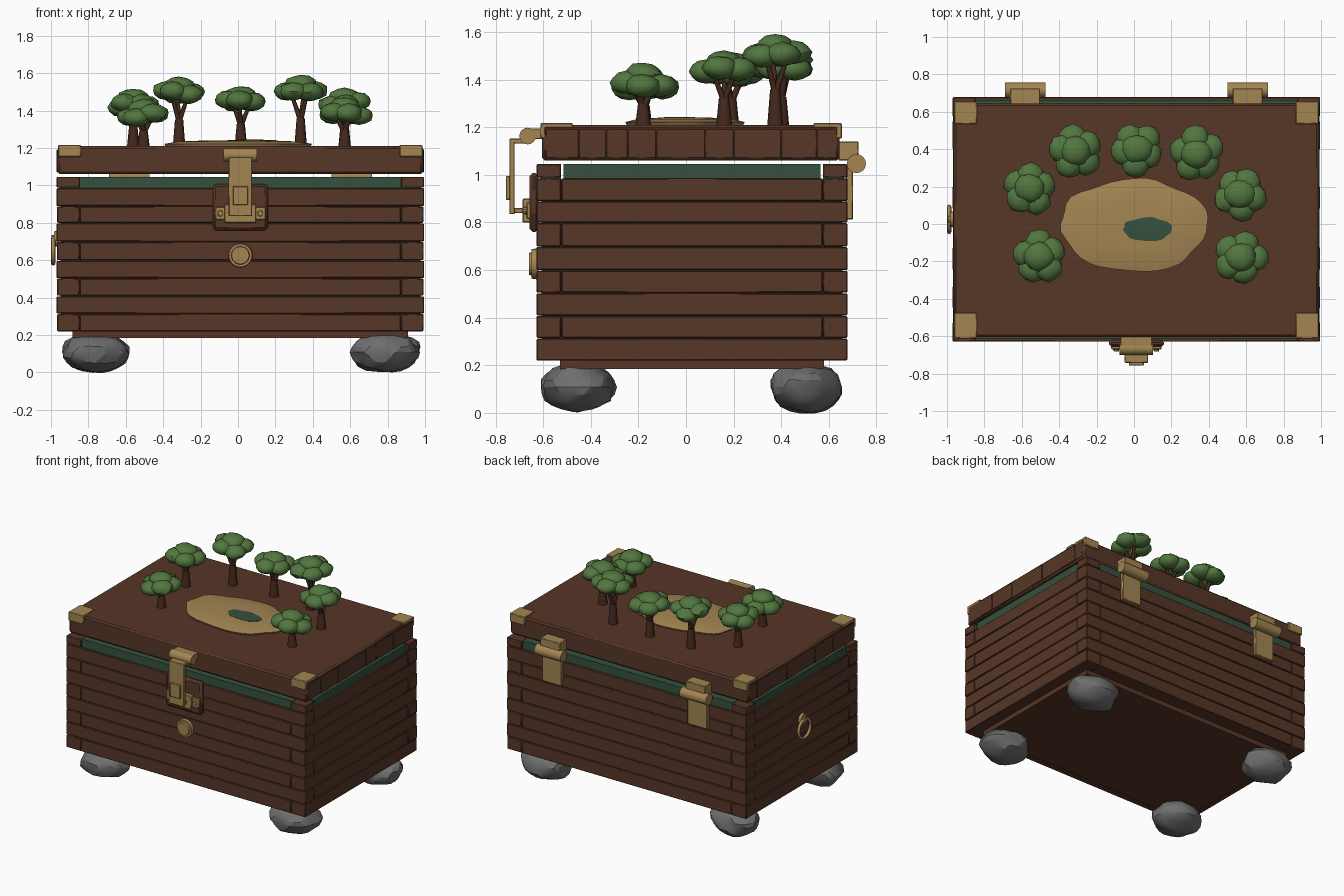
import bpy, bmesh, math, random
from mathutils import Matrix, Vector, noise

random.seed(4)
cube = bpy.data.objects.get("Cube")
if cube:
    bpy.data.objects.remove(cube)

CX, CY = 0.0125, 0.025          # centre of the chest body


def material(name, *rgb):
    m = bpy.data.materials.new(name)
    m.use_nodes = True
    m.diffuse_color = (*rgb, 1)
    m.node_tree.nodes["Principled BSDF"].inputs["Base Color"].default_value = (*rgb, 1)
    return m


WOOD = material("chest wood", 0.095, 0.037, 0.020)
BARK = material("tree bark", 0.060, 0.022, 0.012)
BRASS = material("brass and sand", 0.37, 0.235, 0.085)
LINING = material("dark green", 0.035, 0.082, 0.047)
LEAF = material("leaf green", 0.085, 0.185, 0.050)
STONE = material("grey stone", 0.155, 0.155, 0.160)


def box(bm, x0, x1, y0, y1, z0, z1):
    mat = Matrix.Translation(((x0 + x1) / 2, (y0 + y1) / 2, (z0 + z1) / 2))
    bmesh.ops.create_cube(bm, size=1, matrix=mat @ Matrix.Diagonal((x1 - x0, y1 - y0, z1 - z0, 1)))


def rod(bm, a, b, r0, r1, sides=16):
    a, b = Vector(a), Vector(b)
    turn = (b - a).to_track_quat('Z', 'Y').to_matrix().to_4x4()
    bmesh.ops.create_cone(bm, cap_ends=True, segments=sides, radius1=r0, radius2=r1,
                          depth=(b - a).length, matrix=Matrix.Translation((a + b) / 2) @ turn)


def blob(bm, centre, size, rough=0.0, detail=2):
    """Lumpy ellipsoid."""
    made = bmesh.ops.create_icosphere(bm, subdivisions=detail, radius=1)["verts"]
    c, s = Vector(centre), Vector(size)
    for v in made:
        k = 1 + rough * noise.noise(v.co * 1.7 + c * 9)
        v.co = c + v.co * k * s


def finish(name, bm, mat, bevel=0.0, angle=35):
    mesh = bpy.data.meshes.new(name)
    bm.to_mesh(mesh)
    bm.free()
    mesh.materials.append(mat)
    ob = bpy.data.objects.new(name, mesh)
    bpy.context.collection.objects.link(ob)
    bpy.ops.object.select_all(action='DESELECT')
    ob.select_set(True)
    bpy.context.view_layer.objects.active = ob
    bpy.ops.object.shade_smooth_by_angle(angle=math.radians(angle))
    if bevel:
        mod = ob.modifiers.new("Bevel", 'BEVEL')
        mod.width, mod.segments = bevel, 1
    return ob


# Body: interlocking boards around a core
HX, HY, TX, TY = 0.982, 0.653, 0.122, 0.103
rows = [0.22, 0.315, 0.41, 0.505, 0.60, 0.70, 0.80, 0.89, 0.988]
long_boards, side_boards = bmesh.new(), bmesh.new()
for i, (z0, z1) in enumerate(zip(rows, rows[1:])):
    z1 -= 0.003
    through = i % 2
    lx = HX if through else HX - TX - 0.002
    sy = HY - TY - 0.002 if through else HY
    for s in (-1, 1):
        ya, yb = sorted((CY + s * HY, CY + s * (HY - TY)))
        xa, xb = sorted((CX + s * (HX - 0.003), CX + s * (HX - TX)))
        box(long_boards, CX - lx, CX + lx, ya, yb, z0, z1)
        box(side_boards, xa, xb, CY - sy, CY + sy, z0, z1)
finish("front_and_back_boards", long_boards, WOOD, 0.004)
finish("side_boards", side_boards, WOOD, 0.004)

core = bmesh.new()
box(core, CX - HX + 0.02, CX + HX - 0.02, CY - HY + 0.02, CY + HY - 0.02, 0.222, 0.98)
finish("body_core", core, WOOD)
posts, lining = bmesh.new(), bmesh.new()
for s in (-1, 1):
    for t in (-1, 1):
        xa, xb = sorted((CX + s * HX, CX + s * (HX - TX)))
        ya, yb = sorted((CY + t * HY, CY + t * (HY - TY)))
        box(posts, xa, xb, ya, yb, 0.988, 1.045)
    ya, yb = sorted((CY + s * (HY - 0.015), CY + s * (HY - TY)))
    xa, xb = sorted((CX + s * (HX - 0.015), CX + s * (HX - TX)))
    box(lining, CX - HX + TX, CX + HX - TX, ya, yb, 0.98, 1.045)
    box(lining, xa, xb, CY - 0.54, CY + 0.54, 0.98, 1.045)
finish("corner_posts", posts, WOOD, 0.004)
finish("green_lining", lining, LINING)

base = bmesh.new()
box(base, CX - 0.897, CX + 0.897, CY - 0.555, CY + 0.555, 0.185, 0.225)
finish("base_panel", base, WOOD)

# Stone feet
for sx, side in ((-1, "right"), (1, "left")):
    for sy, end in ((-1, "front"), (1, "back")):
        bm = bmesh.new()
        blob(bm, (CX + sx * 0.775, CY + sy * 0.48, 0.108), (0.18, 0.15, 0.108), 0.16, 3)
        finish(f"{end}_{side}_foot", bm, STONE, angle=22)

# Lid with alternating end blocks
lid = bmesh.new()
box(lid, CX - 0.976, CX + 0.976, -0.605, 0.645, 1.06, 1.21)
finish("lid", lid, WOOD, 0.012)
ends = bmesh.new()
cuts = [-0.59, -0.45, -0.335, -0.245, -0.125, 0.08, 0.2, 0.4, 0.55, 0.63]
for i, (y0, y1) in enumerate(zip(cuts, cuts[1:])):
    out = 0.982 if i % 2 else 0.978
    for s in (-1, 1):
        xa, xb = sorted((CX + s * out, CX + s * 0.95))
        box(ends, xa, xb, y0 + 0.001, y1 - 0.001, 1.07, 1.192)
finish("lid_end_blocks", ends, WOOD, 0.002)

corners = bmesh.new()
for s in (-1, 1):
    xa, xb = sorted((CX + s * 0.852, CX + s * 0.974))
    for ya, yb in ((-0.612, -0.475), (0.535, 0.655)):
        box(corners, xa, xb, ya, yb, 1.153, 1.217)
finish("lid_corner_brackets", corners, BRASS, 0.004)

# Lock plate, hasp, catch and knob
plate = bmesh.new()
box(plate, CX - 0.147, CX + 0.147, -0.657, -0.62, 0.76, 1.008)
finish("lock_plate", plate, WOOD, 0.014)

hasp = bmesh.new()
box(hasp, CX - 0.062, CX + 0.062, -0.742, -0.72, 0.835, 1.152)
box(hasp, CX - 0.062, CX + 0.062, -0.742, -0.66, 1.132, 1.152)
box(hasp, CX - 0.04, CX + 0.04, -0.757, -0.735, 0.895, 0.995)
box(hasp, CX - 0.085, CX + 0.085, -0.665, -0.59, 1.15, 1.195)
box(hasp, CX - 0.05, CX + 0.05, -0.725, -0.68, 0.84, 0.86)
finish("hasp", hasp, BRASS, 0.003)
barrel = bmesh.new()
rod(barrel, (CX - 0.09, -0.665, 1.163), (CX + 0.09, -0.665, 1.163), 0.035, 0.035)
finish("hasp_barrel", barrel, BRASS)

catch = bmesh.new()
box(catch, CX - 0.135, CX + 0.135, -0.67, -0.65, 0.815, 0.885)
box(catch, CX - 0.085, CX + 0.085, -0.687, -0.65, 0.80, 0.90)
finish("catch", catch, BRASS, 0.004)
studs = bmesh.new()
for s in (-1, 1):
    rod(studs, (CX + s * 0.107, -0.66, 0.85), (CX + s * 0.107, -0.682, 0.85), 0.018, 0.014, 10)
finish("catch_studs", studs, BRASS)
knob = bmesh.new()
rod(knob, (CX, -0.62, 0.626), (CX, -0.648, 0.626), 0.066, 0.062, 24)
rod(knob, (CX, -0.645, 0.626), (CX, -0.66, 0.626), 0.05, 0.046, 24)
finish("front_knob", knob, BRASS)

# Back hinges
for s, side in ((-1, "right"), (1, "left")):
    hx = CX + s * 0.595
    bm = bmesh.new()
    box(bm, hx - 0.08, hx + 0.08, 0.67, 0.702, 0.813, 1.03)
    box(bm, hx - 0.08, hx + 0.08, 0.64, 0.725, 1.06, 1.14)
    finish(f"{side}_hinge_leaves", bm, BRASS, 0.004)
    bm = bmesh.new()
    rod(bm, (hx - 0.108, 0.716, 1.047), (hx + 0.108, 0.716, 1.047), 0.04, 0.04)
    finish(f"{side}_hinge_barrel", bm, BRASS)

# Ring pull on one side
mount = bmesh.new()
rod(mount, (-0.96, CY, 0.715), (-0.985, CY, 0.715), 0.045, 0.038)
rod(mount, (-0.98, CY, 0.715), (-0.998, CY, 0.715), 0.02, 0.02, 10)
finish("ring_mount", mount, BRASS)
bpy.ops.mesh.primitive_torus_add(major_radius=0.068, minor_radius=0.011, major_segments=28,
                                 minor_segments=8, location=(-0.988, CY, 0.65),
                                 rotation=(0, math.pi / 2, 0))
ring = bpy.context.object
ring.name = "ring_pull"
ring.data.materials.append(BRASS)
bpy.ops.object.shade_smooth()


# Sandy clearing and pond
def patch(name, mat, cx, cy, rx, ry, z0, z1, z2, wobble):
    bm = bmesh.new()
    loops = []
    for scale, z in ((0.97, z0), (1, z1), (0.8, z1 + (z2 - z1) * 0.7), (0.45, z2)):
        loop = []
        for i in range(40):
            a = math.tau * i / 40
            d = Vector((math.cos(a), math.sin(a), 0))
            k = scale * (1 + wobble * noise.noise(d * 1.8 + Vector((cx, cy, 3))))
            loop.append(bm.verts.new((cx + d.x * rx * k, cy + d.y * ry * k, z)))
        loops.append(loop)
    for low, high in zip(loops, loops[1:]):
        for i in range(40):
            j = (i + 1) % 40
            bm.faces.new((low[i], low[j], high[j], high[i]))
    bm.faces.new(loops[-1])
    bm.faces.new(loops[0][::-1])
    finish(name, bm, mat)


patch("sand_clearing", BRASS, 0.0, -0.003, 0.395, 0.243, 1.205, 1.222, 1.24, 0.12)
patch("pond", LINING, 0.072, -0.027, 0.13, 0.062, 1.235, 1.242, 1.244, 0.16)

# Trees: position and crown height
trees = [(-0.56, 0.19, 1.44), (-0.315, 0.39, 1.505), (0.015, 0.40, 1.455), (0.335, 0.375, 1.515),
         (0.57, 0.16, 1.445), (0.57, -0.18, 1.395), (-0.505, -0.175, 1.385)]
for n, (x, y, z) in enumerate(trees, 1):
    root, crown = Vector((x, y, 1.2)), Vector((x, y, z))
    fork = root.lerp(crown, 0.5)
    spin = random.uniform(0, math.tau)
    trunk, leaves = bmesh.new(), bmesh.new()
    rod(trunk, root, fork, 0.034, 0.022, 8)
    for i in range(3):
        a = spin + math.tau * i / 3
        rod(trunk, fork - Vector((0, 0, 0.012)),
            crown + Vector((math.cos(a) * 0.055, math.sin(a) * 0.055, -0.015)), 0.015, 0.009, 6)
    for i in range(5):
        a = spin + math.tau * i / 5
        r = random.uniform(0.065, 0.08)
        blob(leaves, crown + Vector((math.cos(a) * r, math.sin(a) * r, random.uniform(-0.025, 0.005))),
             (0.075, 0.075, 0.05), 0.12)
    blob(leaves, crown + Vector((0, 0, 0.027)), (0.085, 0.08, 0.05), 0.12)
    finish(f"tree_{n}_trunk", trunk, BARK, angle=60)
    finish(f"tree_{n}_leaves", leaves, LEAF, angle=40)
